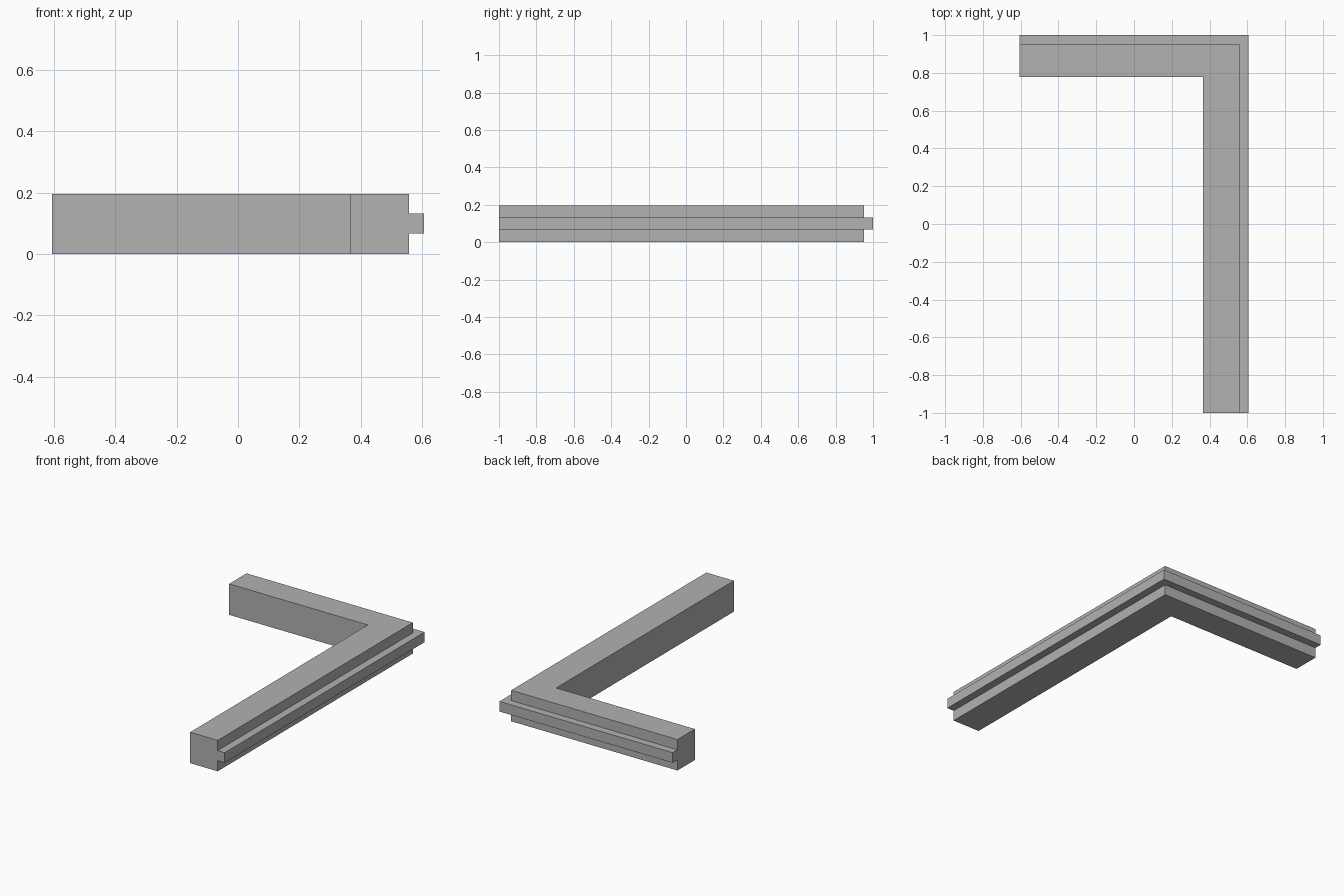
import bpy
import bmesh

cube = bpy.data.objects.get("Cube")
if cube:
    bpy.data.objects.remove(cube, do_unlink=True)

# Single grey material
grey = bpy.data.materials.new("plain_grey")
grey.use_nodes = True
color = (0.445, 0.445, 0.445, 1)
grey.diffuse_color = color
grey.node_tree.nodes["Principled BSDF"].inputs["Base Color"].default_value = color

# Corner lines of the moulding in plan: (x, y) where the two arms meet
inner, shoulder, outer = (0.365, 0.778), (0.558, 0.952), (0.607, 1.0)
height, tongue_low, tongue_high = 0.196, 0.067, 0.131
front_end, side_end = -1.0, -0.607

# T-shaped cross-section: body with a tongue along the outer side
section = [
    (inner, 0), (shoulder, 0), (shoulder, tongue_low), (outer, tongue_low),
    (outer, tongue_high), (shoulder, tongue_high), (shoulder, height), (inner, height),
]

# Sweep the section from the front end, round the mitred corner, to the side end
bm = bmesh.new()
rings = [
    [bm.verts.new((c[0], front_end, z)) for c, z in section],
    [bm.verts.new((c[0], c[1], z)) for c, z in section],
    [bm.verts.new((side_end, c[1], z)) for c, z in section],
]
count = len(section)
for a, b in zip(rings, rings[1:]):
    for i in range(count):
        j = (i + 1) % count
        bm.faces.new((a[i], a[j], b[j], b[i]))
bm.faces.new(rings[0])
bm.faces.new(rings[-1])
bmesh.ops.recalc_face_normals(bm, faces=bm.faces)

mesh = bpy.data.meshes.new("corner_moulding")
bm.to_mesh(mesh)
bm.free()
mesh.materials.append(grey)
bpy.context.collection.objects.link(bpy.data.objects.new("corner_moulding", mesh))
